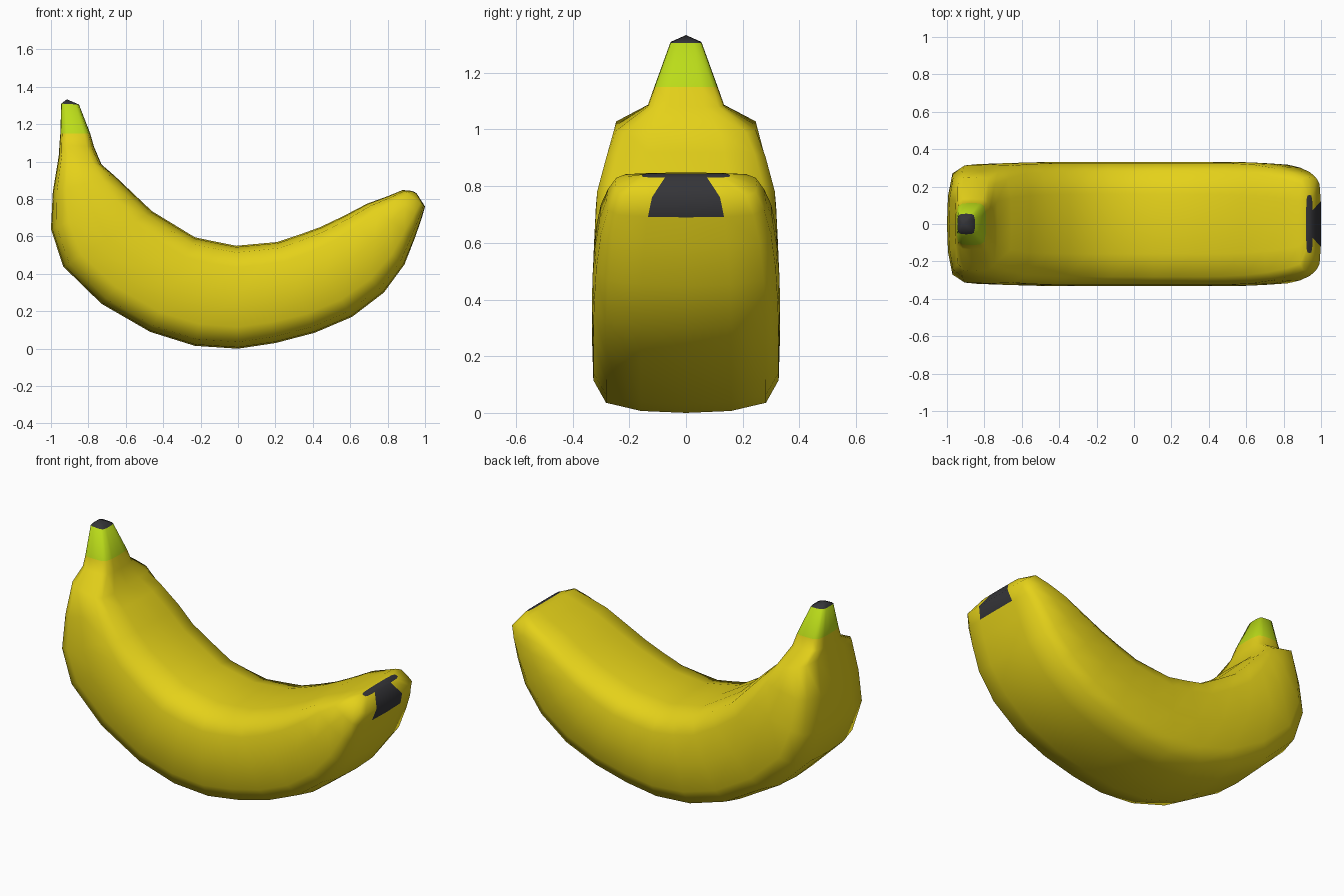
import bpy, bmesh
from mathutils import Vector

if "Cube" in bpy.data.objects:
    bpy.data.objects.remove(bpy.data.objects["Cube"])

def material(name, rgb):
    m = bpy.data.materials.new(name)
    m.diffuse_color = (*rgb, 1)
    m.use_nodes = True
    m.node_tree.nodes["Principled BSDF"].inputs["Base Color"].default_value = m.diffuse_color
    return m

# Boxy rounded cross-section: quarter profile mirrored to a 16-sided ring
Q = [(0, 1), (.48, .975), (.85, .87), (.985, .58), (1, 0)]
half = Q + [(a, -b) for a, b in Q[-2::-1]]
RING = half + [(-a, b) for a, b in half[-2:0:-1]]

# Stations: outer curve x, z; inner curve x, z; half width in y
BODY = [
    (-.945, 1.31, -.85, 1.305, .055), (-.95, 1.15, -.79, 1.15, .112),
    (-.955, 1.09, -.77, 1.08, .135), (-.957, 1.04, -.73, .985, .25),
    (-.99, .84, -.655, .92, .285), (-1.0, .64, -.55, .82, .318),
    (-.935, .44, -.46, .735, .325), (-.73, .24, -.34, .662, .33),
    (-.47, .09, -.23, .595, .332), (-.23, .015, -.12, .572, .332),
    (0, 0, -.01, .55, .332), (.2, .03, .1, .56, .332),
    (.41, .085, .21, .57, .332), (.61, .17, .33, .61, .332),
    (.78, .30, .44, .65, .33), (.89, .45, .57, .712, .322),
    (.945, .59, .69, .775, .305), (.98, .69, .80, .815, .28),
    (1.0, .76, .88, .848, .25), (.955, .83, .92, .845, .155)]

bm = bmesh.new()

def ring(ox, oz, ix, iz, w):
    o, i = Vector((ox, 0, oz)), Vector((ix, 0, iz))
    mid, d = (o + i) / 2, (i - o) / 2
    return [bm.verts.new(mid + d * b + Vector((0, a * w, 0))) for a, b in RING]

# Loft the skin through all stations
rings = [ring(*s) for s in BODY]
n = len(RING)
for k, (r, s) in enumerate(zip(rings, rings[1:])):
    for j in range(n):
        f = bm.faces.new((r[j], r[(j + 1) % n], s[(j + 1) % n], s[j]))
        c = f.calc_center_median()
        if k == 0:
            f.material_index = 1
        elif k >= len(rings) - 3 and c.x > .94 and abs(c.y) < .12:
            f.material_index = 2

# Dark stem cut and blossom end
for r, p in ((rings[0], (-.915, 0, 1.333)), (rings[-1], (.94, 0, .84))):
    apex = bm.verts.new(p)
    for j in range(n):
        bm.faces.new((r[j], r[(j + 1) % n], apex)).material_index = 2

bmesh.ops.recalc_face_normals(bm, faces=bm.faces)
mesh = bpy.data.meshes.new("banana")
bm.to_mesh(mesh)
bm.free()
for m in (material("yellow_peel", (.78, .64, .01)),
          material("green_stem", (.5, .72, .01)),
          material("dark_ends", (.035, .035, .04))):
    mesh.materials.append(m)
banana = bpy.data.objects.new("banana", mesh)
bpy.context.collection.objects.link(banana)
bpy.context.view_layer.objects.active = banana
banana.select_set(True)
bpy.ops.object.shade_smooth_by_angle(angle=.9)
